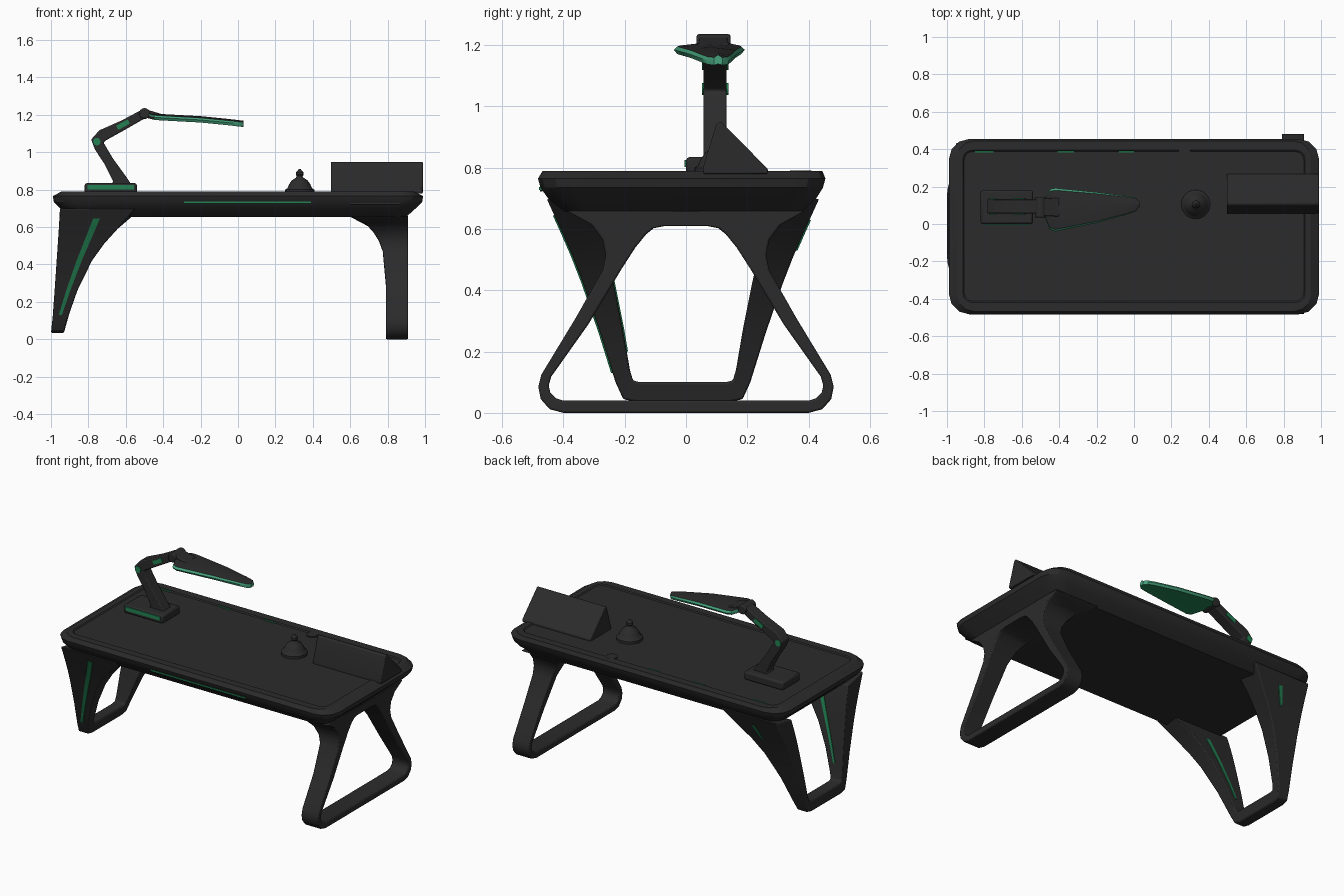
import bpy, bmesh, math
from mathutils import Matrix, Vector

if "Cube" in bpy.data.objects:
    bpy.data.objects.remove(bpy.data.objects["Cube"])


def material(name, rgb):
    m = bpy.data.materials.new(name)
    m.diffuse_color = (*rgb, 1)
    m.use_nodes = True
    m.node_tree.nodes["Principled BSDF"].inputs["Base Color"].default_value = m.diffuse_color
    return m


DARK = material("charcoal", (0.024, 0.024, 0.024))
GREEN = material("green", (0.016, 0.22, 0.085))
LIGHT = material("light_green", (0.06, 0.36, 0.20))


def finish(name, bm, mats, bevel=0, angle=35):
    bmesh.ops.recalc_face_normals(bm, faces=bm.faces)
    me = bpy.data.meshes.new(name)
    bm.to_mesh(me)
    bm.free()
    for m in mats:
        me.materials.append(m)
    for p in me.polygons:
        p.use_smooth = True
    me.set_sharp_from_angle(angle=math.radians(angle))
    ob = bpy.data.objects.new(name, me)
    bpy.context.collection.objects.link(ob)
    if bevel:
        b = ob.modifiers.new("soft_edges", 'BEVEL')
        b.width, b.segments, b.limit_method = bevel, 2, 'ANGLE'
        b.angle_limit = math.radians(40)
    return ob


def loft(name, rings, mats=(DARK,), loop=False, bevel=0, angle=35):
    """Skin a row of equal-sized point rings; loop joins last ring to first."""
    bm = bmesh.new()
    vs = [[bm.verts.new(p) for p in r] for r in rings]
    n = len(vs[0])
    for i in range(len(vs) if loop else len(vs) - 1):
        a, b = vs[i], vs[(i + 1) % len(vs)]
        for j in range(n):
            k = (j + 1) % n
            bm.faces.new((a[j], a[k], b[k], b[j]))
    if not loop:
        bm.faces.new(vs[0])
        bm.faces.new(vs[-1])
    return finish(name, bm, mats, bevel, angle)


def box(name, lo, hi, mat=DARK, bevel=0, tilt=0):
    """Box between two corners, optionally tilted about its own y axis."""
    lo, hi = Vector(lo), Vector(hi)
    bm = bmesh.new()
    bmesh.ops.create_cube(bm, size=1)
    mat4 = Matrix.Translation((lo + hi) / 2) @ Matrix.Rotation(tilt, 4, 'Y') @ Matrix.Diagonal((*(hi - lo), 1))
    bmesh.ops.transform(bm, matrix=mat4, verts=bm.verts)
    return finish(name, bm, (mat,), bevel)


def cylinder(name, center, r, depth, mat=DARK, axis='Z', bevel=0):
    bm = bmesh.new()
    bmesh.ops.create_cone(bm, cap_ends=True, segments=24, radius1=r, radius2=r, depth=depth)
    rot = Matrix.Rotation(math.pi / 2, 4, 'X') if axis == 'Y' else Matrix()
    bmesh.ops.transform(bm, matrix=Matrix.Translation(center) @ rot, verts=bm.verts)
    return finish(name, bm, (mat,), bevel)


def interp(table, t):
    for (a, u), (b, v) in zip(table, table[1:]):
        if t <= b:
            return u + (v - u) * max(0, (t - a) / (b - a))
    return table[-1][1]


# Tabletop: stacked rounded outlines, ending in a shallow recessed panel
def outline(z, hx, y0, y1, c):
    pts = []
    for q, (x, y) in enumerate([(hx - c, y1 - c), (c - hx, y1 - c), (c - hx, y0 + c), (hx - c, y0 + c)]):
        for s in (0, 30, 60, 90):
            a = math.radians(q * 90 + s)
            pts.append((x + c * math.cos(a), y + c * math.sin(a), z))
    return pts


loft("tabletop", [outline(*r) for r in [
    (0.655, 0.90, -0.395, 0.375, 0.08), (0.70, 0.95, -0.45, 0.425, 0.10),
    (0.735, 0.985, -0.475, 0.447, 0.11), (0.765, 0.99, -0.483, 0.455, 0.11),
    (0.79, 0.945, -0.468, 0.445, 0.09), (0.79, 0.915, -0.42, 0.395, 0.05),
    (0.784, 0.908, -0.413, 0.388, 0.045)]], angle=25)

# Edge accents and cable port on the tabletop
box("front_accent_strip", (-0.29, -0.479, 0.727), (0.39, -0.470, 0.737), GREEN)
box("front_drawer_line", (0.60, -0.477, 0.722), (0.87, -0.468, 0.728))
for i, (a, b) in enumerate([(-0.85, -0.75), (-0.41, -0.32), (-0.08, 0.0)]):
    box(f"groove_accent_{i}", (a, 0.383, 0.784), (b, 0.389, 0.789), GREEN)
cylinder("cable_port", (0.27, 0.375, 0.787), 0.035, 0.008)


# Legs: four-sided sections following the frame in the yz plane
def leg_ring(pair, x_in, x_out, side, dy=0):
    (yo, zo), (yi, zi) = pair
    return [(f(z), side * y + dy, z) for f, y, z in
            ((x_in, yo, zo), (x_out, yo, zo), (x_out, yi, zi), (x_in, yi, zi))]


# Right leg: closed triangular frame
A_IN = [(0, 0.79), (0.35, 0.79), (0.45, 0.78), (0.53, 0.755), (0.58, 0.72), (0.62, 0.68), (0.66, 0.59)]
A_PAIRS = [((0, 0), (0, 0.04)), ((0.40, 0), (0.40, 0.04)), ((0.445, 0.012), (0.425, 0.048)),
           ((0.474, 0.045), (0.443, 0.066)), ((0.482, 0.085), (0.448, 0.09)), ((0.472, 0.125), (0.44, 0.118)),
           ((0.36, 0.31), (0.318, 0.29)), ((0.272, 0.465), (0.21, 0.47)), ((0.262, 0.515), (0.165, 0.54)),
           ((0.272, 0.565), (0.13, 0.583)), ((0.31, 0.615), (0.105, 0.603)), ((0.39, 0.66), (0.07, 0.61)),
           ((0, 0.66), (0, 0.61))]
walk = [(p, 1) for p in A_PAIRS] + [(p, -1) for p in A_PAIRS[-2:0:-1]]
loft("right_leg", [leg_ring(p, lambda z: interp(A_IN, z), lambda z: 0.91, s) for p, s in walk],
     loop=True, bevel=0.006)

# Left leg: open U frame that widens toward the top
U_IN = [(0.035, -0.93), (0.1, -0.915), (0.3, -0.845), (0.45, -0.765), (0.53, -0.70),
        (0.60, -0.635), (0.66, -0.55)]
U_OUT = [(0.035, -1.0), (0.12, -0.99), (0.68, -0.952)]
U_PAIRS = [((0, 0.035), (0, 0.1)), ((0.15, 0.035), (0.14, 0.1)), ((0.195, 0.045), (0.163, 0.106)),
           ((0.22, 0.1), (0.173, 0.14)), ((0.27, 0.26), (0.197, 0.28)), ((0.325, 0.42), (0.225, 0.42)),
           ((0.36, 0.51), (0.245, 0.51)), ((0.395, 0.59), (0.265, 0.59)), ((0.445, 0.70), (0.29, 0.67))]
walk = [(p, -1) for p in U_PAIRS[:0:-1]] + [(p, 1) for p in U_PAIRS]
loft("left_leg", [leg_ring(p, lambda z: interp(U_IN, z), lambda z: interp(U_OUT, z), s, -0.01)
                  for p, s in walk], bevel=0.006)


# Tapered accent stripes laid on the leg surfaces
def stripe(name, z0, z1, edge, side, offset, width):
    face = sorted((p[edge][1], p[edge][0]) for p in U_PAIRS[2:])
    mid = [(0.13, -0.95), (0.30, -0.895), (0.45, -0.838), (0.55, -0.795), (0.65, -0.755)]
    zs = sorted({z0, z1, *(z for z, _ in face if z0 < z < z1)})
    rings = []
    for z in zs:
        y = side * (interp(face, z) + offset) - 0.01
        x, w = interp(mid, z), width * (0.6 + 0.7 * (z - z0) / (z1 - z0))
        rings.append([(x + dx, y + dy, z) for dx, dy in
                      ((-w, -0.003), (w, -0.003), (w, 0.003), (-w, 0.003))])
    loft(name, rings, (GREEN,))


stripe("front_leg_stripe", 0.13, 0.645, 0, -1, 0.002, 0.014)
stripe("inner_leg_stripe", 0.20, 0.58, 1, -1, -0.001, 0.011)
stripe("back_leg_stripe", 0.53, 0.63, 0, 1, 0.002, 0.011)

# Lamp base with its front accent
box("lamp_base", (-0.82, 0.0, 0.78), (-0.54, 0.18, 0.835), bevel=0.012)
box("lamp_base_accent", (-0.805, -0.005, 0.802), (-0.555, 0.004, 0.826), GREEN)


# Lamp arm: flat bar bent in the xz plane
ARM = [(-0.625, 0.82, 0.06), (-0.635, 0.86, 0.036), (-0.69, 0.95, 0.027), (-0.74, 1.03, 0.029),
       (-0.752, 1.06, 0.034), (-0.725, 1.09, 0.032), (-0.61, 1.147, 0.026), (-0.50, 1.208, 0.024)]
rings = []
for i, (x, z, t) in enumerate(ARM):
    a, b = ARM[max(i - 1, 0)], ARM[min(i + 1, len(ARM) - 1)]
    d = Vector((b[0] - a[0], b[1] - a[1])).normalized()
    nx, nz = (1, 0) if i == 0 else (d.y, -d.x)
    rings.append([(x + s * t * nx, y, z + s * t * nz) for s, y in
                  ((-1, 0.057), (1, 0.057), (1, 0.133), (-1, 0.133))])
loft("lamp_arm", rings, bevel=0.006)
cylinder("lamp_elbow", (-0.50, 0.09, 1.207), 0.029, 0.11, axis='Y', bevel=0.006)
loft("lamp_neck", [[(x, 0.09 + sy * w, z + sz * h) for sy, sz in ((-1, -1), (1, -1), (1, 1), (-1, 1))]
                   for x, z, w, h in ((-0.50, 1.212, 0.045, 0.02), (-0.40, 1.19, 0.05, 0.012))], bevel=0.005)
for y in (0.055, 0.135):
    cylinder("lamp_joint_accent", (-0.755, y, 1.057), 0.02, 0.006, GREEN, 'Y')
    box("lamp_arm_accent", (-0.65, y - 0.003, 1.135), (-0.58, y + 0.003, 1.16), GREEN, tilt=-0.5)
box("lamp_arm_top_accent", (-0.71, 0.083, 1.144), (-0.60, 0.107, 1.15), GREEN, tilt=-0.48)

# Lamp shade: tapered blade, dark on top, light rim, green underside
SHADE = [(-0.485, 0.09, 0.035, 1.197), (-0.45, 0.078, 0.108, 1.188), (-0.42, 0.076, 0.116, 1.185),
         (-0.20, 0.088, 0.082, 1.173), (-0.04, 0.10, 0.05, 1.157), (0.01, 0.104, 0.036, 1.151),
         (0.03, 0.105, 0.014, 1.149)]
SECTION = [(-0.9, 0.011), (0, 0.02), (0.9, 0.011), (1, 0), (0.9, -0.014), (0, -0.01), (-0.9, -0.014), (-1, 0)]
shade = loft("lamp_shade", [[(x, y + u * w, z + v) for u, v in SECTION] for x, y, w, z in SHADE],
             (DARK, LIGHT, GREEN))
for p in shade.data.polygons:
    p.material_index = 0 if p.normal.z > 0.85 or p.normal.x < -0.9 else 2 if p.normal.z < -0.8 else 1

# Desk bell: turned profile
BELL = [(0.78, 0.078), (0.80, 0.078), (0.808, 0.066), (0.83, 0.056), (0.85, 0.042), (0.864, 0.02),
        (0.872, 0.016), (0.88, 0.021), (0.893, 0.02), (0.903, 0.01), (0.91, 0.005)]
loft("desk_bell", [[(0.33 + r * math.cos(k * math.pi / 12), 0.105 + r * math.sin(k * math.pi / 12), z)
                    for k in range(24)] for z, r in BELL])

# Wedge-shaped organiser at the right end
WEDGE = [(0.055, 0.78), (0.055, 0.80), (0.10, 0.945), (0.115, 0.95), (0.268, 0.795), (0.268, 0.78)]
loft("wedge_organiser", [[(x, y, z) for y, z in WEDGE] for x in (0.497, 0.988)], bevel=0.005)
